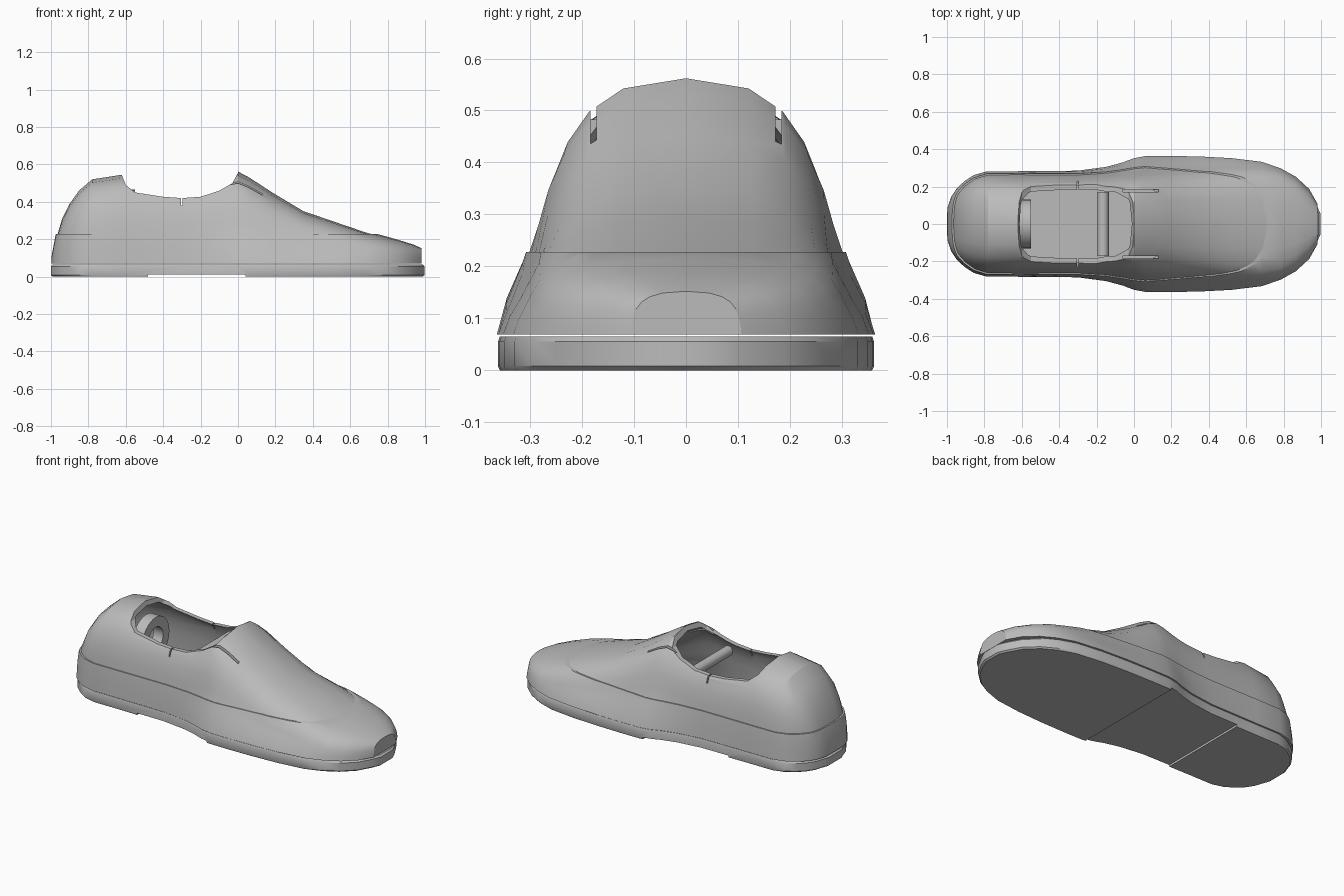
import bpy, bmesh
from mathutils import Vector

if "Cube" in bpy.data.objects:
    bpy.data.objects.remove(bpy.data.objects["Cube"])

grey = bpy.data.materials.new("plain_grey")
grey.use_nodes = True
grey.diffuse_color = (0.5, 0.5, 0.5, 1)
grey.node_tree.nodes["Principled BSDF"].inputs["Base Color"].default_value = (0.5, 0.5, 0.5, 1)

# Stations along the shoe: x, half width, top height, fullness of the cross-section
STATIONS = [
    (-.99, .08, .10, 1), (-.97, .14, .21, 1), (-.94, .185, .31, 1), (-.9, .222, .39, 1),
    (-.85, .255, .46, 1), (-.78, .275, .52, 1), (-.62, .275, .545, 1), (-.3, .278, .52, .9),
    (-.15, .298, .53, .6), (-.06, .322, .55, .3), (0, .345, .562, 0), (.06, .356, .53, 0),
    (.18, .357, .452, 0), (.35, .354, .35, .15), (.52, .345, .292, .4), (.68, .325, .237, .7),
    (.78, .29, .21, 1), (.86, .245, .187, 1), (.93, .18, .165, 1), (.975, .1, .145, 1)]
# Cross-section: height fraction, slim width, full width
SECTION = [(0, 1, 1), (.15, .95, .985), (.3, .865, .965), (.45, .8, .935), (.6, .745, .89),
           (.75, .66, .8), (.87, .54, .66), (.96, .35, .42), (1, 0, 0)]


def finish(name, bm):
    bmesh.ops.recalc_face_normals(bm, faces=bm.faces)
    mesh = bpy.data.meshes.new(name)
    bm.to_mesh(mesh)
    bm.free()
    mesh.materials.append(grey)
    obj = bpy.data.objects.new(name, mesh)
    bpy.context.collection.objects.link(obj)
    return obj


def skin(bm, rings):
    """Bridge closed rings of points and cap both ends."""
    rings = [[bm.verts.new(p) for p in ring] for ring in rings]
    n = len(rings[0])
    for a, b in zip(rings, rings[1:]):
        for i in range(n):
            j = (i + 1) % n
            bm.faces.new((a[i], a[j], b[j], b[i]))
    bm.faces.new(rings[0])
    bm.faces.new(rings[-1])


def body(name, grow, base, stations=STATIONS, ceiling=None):
    """Loft of the foot shape, grown or shrunk, optionally cut flat at a height."""
    rings = []
    for x, w, top, full in stations:
        half = [((w + grow) * (slim + (fat - slim) * full), base + h * (top + grow - base))
                for h, slim, fat in SECTION]
        outline = half + [(-y, z) for y, z in half[-2::-1]]
        rings.append([(x * (1 + grow), y, z) for y, z in outline])
    bm = bmesh.new()
    skin(bm, rings)
    if ceiling:
        bmesh.ops.bisect_plane(bm, geom=bm.verts[:] + bm.edges[:] + bm.faces[:],
                               plane_co=(0, 0, ceiling), plane_no=(0, 0, 1), clear_outer=True)
        bmesh.ops.holes_fill(bm, edges=[e for e in bm.edges if e.is_boundary])
    return finish(name, bm)


def box(name, low, high):
    low, high = Vector(low), Vector(high)
    bm = bmesh.new()
    bmesh.ops.create_cube(bm, size=1)
    for v in bm.verts:
        v.co = (low + high) / 2 + v.co * (high - low)
    return finish(name, bm)


def cut(target, cutter):
    cutter.hide_render = True
    mod = target.modifiers.new("cut", 'BOOLEAN')
    mod.operation, mod.solver, mod.object = 'DIFFERENCE', 'EXACT', cutter
    bpy.context.view_layer.objects.active = target
    bpy.ops.object.modifier_apply(modifier=mod.name)
    bpy.data.objects.remove(cutter)


def smooth(obj, angle=0.5):
    bpy.ops.object.select_all(action='DESELECT')
    obj.select_set(True)
    bpy.context.view_layer.objects.active = obj
    bpy.ops.object.shade_smooth_by_angle(angle=angle)


# Upper: hollow, with the foot opening cut across it
upper = body("upper", 0, .07)
cut(upper, body("cavity", -.025, .1, STATIONS[2:-3]))
opening = [(-.62, .8), (-.62, .54), (-.6, .49), (-.55, .45), (-.4, .427), (-.3, .42),
           (-.2, .427), (-.1, .46), (-.03, .5), (.0, .555), (.0, .8)]
bm = bmesh.new()
skin(bm, [[(x, y, z) for x, z in opening] for y in (-.5, .5)])
cut(upper, finish("opening", bm))

# Slits beside the tongue and notches in the collar
for side in (-1, 1):
    y = side * .178
    cut(upper, box("slit", (-.06, y - .006, .424), (.13, y + .006, .7)))
cut(upper, box("notch", (-.304, -.5, .38), (-.296, .5, .5)))
smooth(upper)

# Raised band round the foot and over the toe
band = body("lower_band", .007, .069, ceiling=.228)
cut(band, body("band_core", -.01, .05))
smooth(band)

# Sole with a shallow arch recess
outline = [(-1, .06)] + [(x, w + .005) for x, w, _, _ in STATIONS] + [(.997, .055)]
outline += [(x, -w) for x, w in reversed(outline)]
bm = bmesh.new()
skin(bm, [[(x * s, y * s, z) for x, y in outline]
          for z, s in ((0, .99), (.008, 1), (.055, 1), (.065, .99))])
sole = finish("sole", bm)
cut(sole, box("arch", (-.48, -.5, -.1), (.04, .5, .012)))
smooth(sole)

# Crossbar inside the opening
bm = bmesh.new()
bmesh.ops.create_cone(bm, cap_ends=True, segments=20, radius1=.03, radius2=.03, depth=.34)
crossbar = finish("crossbar", bm)
crossbar.location = (-.165, 0, .39)
crossbar.rotation_euler.x = 1.5708
smooth(crossbar)

# Upright ring at the heel
bm = bmesh.new()
bmesh.ops.create_cone(bm, cap_ends=True, segments=32, radius1=.13, radius2=.13, depth=.065)
ring = finish("heel_ring", bm)
bm = bmesh.new()
bmesh.ops.create_cone(bm, cap_ends=True, segments=32, radius1=.07, radius2=.07, depth=.2)
cut(ring, finish("ring_hole", bm))
ring.location = (-.583, 0, .335)
ring.rotation_euler.y = 1.5708
smooth(ring)
